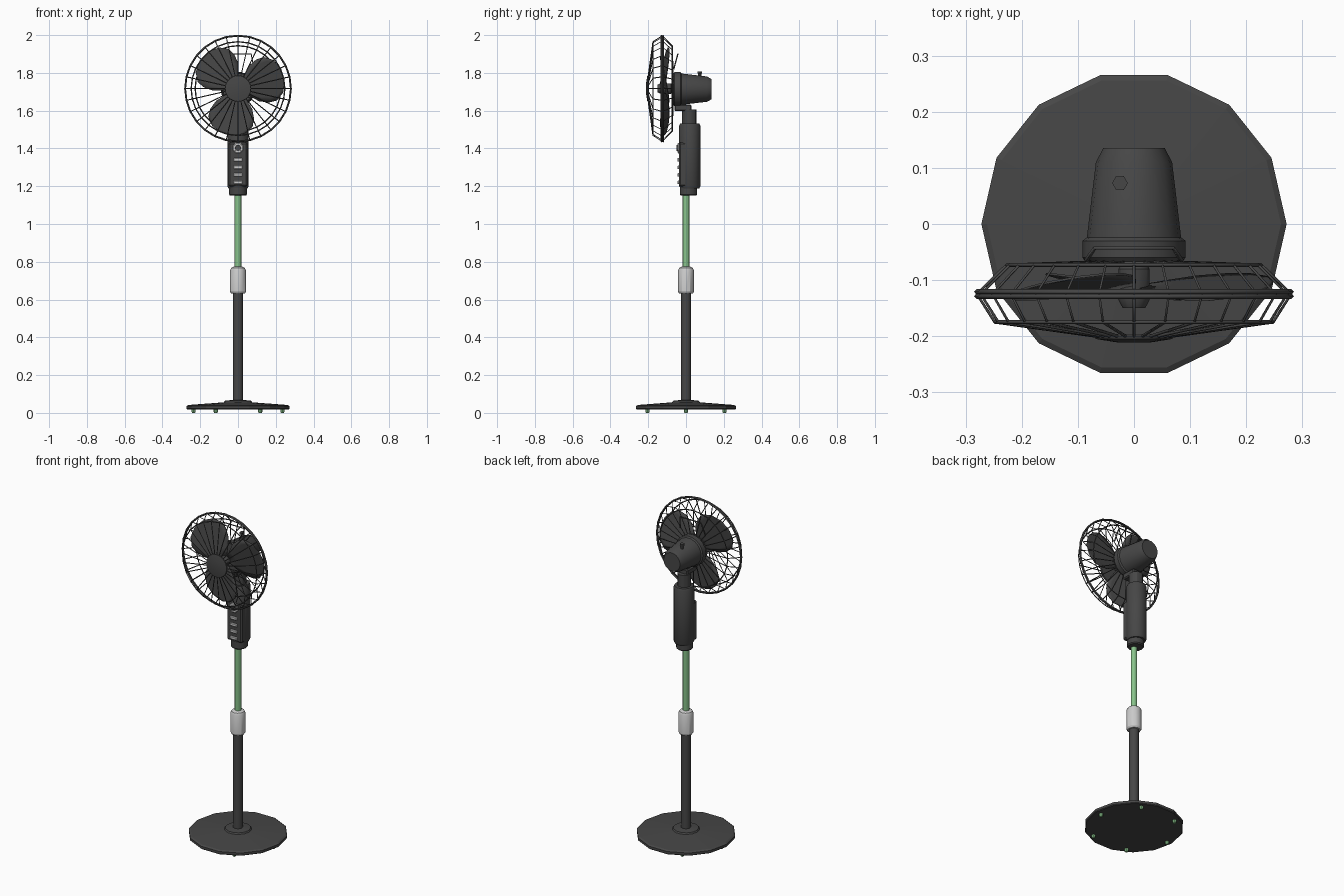
import bpy, bmesh
from math import sin, cos, pi, radians
from mathutils import Matrix, Vector

if "Cube" in bpy.data.objects:
    bpy.data.objects.remove(bpy.data.objects["Cube"], do_unlink=True)


def material(name, rgb):
    m = bpy.data.materials.new(name)
    m.use_nodes = True
    m.diffuse_color = (*rgb, 1)
    bsdf = next(n for n in m.node_tree.nodes if n.type == 'BSDF_PRINCIPLED')
    bsdf.inputs["Base Color"].default_value = (*rgb, 1)
    return m


DARK = material("charcoal plastic", (0.062, 0.062, 0.062))
GREEN = material("green tube", (0.25, 0.55, 0.26))
LIGHT = material("light grey plastic", (0.6, 0.6, 0.6))
AXIS_Z = 1.717
TO_FRONT = Matrix.Rotation(pi / 2, 4, 'X')  # turns local z towards the front


def finish(name, bm, mat, smooth=True):
    bmesh.ops.recalc_face_normals(bm, faces=bm.faces)
    me = bpy.data.meshes.new(name)
    bm.to_mesh(me)
    bm.free()
    me.materials.append(mat)
    ob = bpy.data.objects.new(name, me)
    bpy.context.collection.objects.link(ob)
    if smooth:
        bpy.ops.object.select_all(action='DESELECT')
        ob.select_set(True)
        bpy.context.view_layer.objects.active = ob
        bpy.ops.object.shade_smooth_by_angle(angle=radians(30))
    return ob


def lathe(name, profile, sides, mat, loc=(0, 0, 0), front=False, smooth=True, turn=0):
    """Revolve (radius, height) pairs, capping both ends."""
    bm = bmesh.new()
    rings = []
    for r, h in profile:
        angles = [turn + 2 * pi * i / sides for i in range(sides)]
        rings.append([bm.verts.new((r * cos(a), r * sin(a), h)) for a in angles])
    for low, high in zip(rings, rings[1:]):
        for i in range(sides):
            j = (i + 1) % sides
            bm.faces.new((low[i], low[j], high[j], high[i]))
    bm.faces.new(rings[0][::-1])
    bm.faces.new(rings[-1])
    bm.transform(Matrix.Translation(loc) @ (TO_FRONT if front else Matrix()))
    return finish(name, bm, mat, smooth)


def box(name, size, loc, mat, bevel=0.0):
    bm = bmesh.new()
    bmesh.ops.create_cube(bm, size=1)
    bm.transform(Matrix.Translation(loc) @ Matrix.Diagonal((*size, 1)))
    if bevel:
        bmesh.ops.bevel(bm, geom=bm.edges[:], offset=bevel, segments=1, affect='EDGES')
    return finish(name, bm, mat, False)


def wires(name, paths, radius, mat, closed=False):
    """Four-sided tubes along point paths."""
    cu = bpy.data.curves.new(name + " path", 'CURVE')
    cu.dimensions = '3D'
    cu.bevel_depth = radius
    cu.bevel_resolution = 0
    cu.use_fill_caps = True
    for pts in paths:
        sp = cu.splines.new('POLY')
        sp.points.add(len(pts) - 1)
        for p, co in zip(sp.points, pts):
            p.co = (*co, 1)
        sp.use_cyclic_u = closed
    tmp = bpy.data.objects.new(name + " path", cu)
    bpy.context.collection.objects.link(tmp)
    graph = bpy.context.evaluated_depsgraph_get()
    me = bpy.data.meshes.new_from_object(tmp.evaluated_get(graph))
    bpy.data.objects.remove(tmp, do_unlink=True)
    bpy.data.curves.remove(cu)
    me.materials.clear()
    me.materials.append(mat)
    ob = bpy.data.objects.new(name, me)
    bpy.context.collection.objects.link(ob)
    return ob


def polar(r, a, y):
    return Vector((r * cos(a), y, AXIS_Z + r * sin(a)))


# Base plate and feet
lathe("base_plate", [(0.268, 0.018), (0.272, 0.022), (0.272, 0.036), (0.262, 0.042),
                     (0.075, 0.056), (0.07, 0.064), (0.035, 0.068)], 14, DARK, smooth=False)
for k in range(6):
    a = k * pi / 3
    lathe(f"foot_{k + 1}", [(0.008, 0), (0.011, 0.006), (0.011, 0.02)], 8, GREEN,
          (0.235 * cos(a), 0.235 * sin(a), 0))

# Telescopic stand
lathe("lower_pole", [(0.027, 0.05), (0.027, 0.645)], 14, DARK)
lathe("height_collar", [(0.036, 0.632), (0.042, 0.642), (0.042, 0.755), (0.036, 0.768),
                        (0.024, 0.774)], 12, LIGHT)
lathe("upper_pole", [(0.018, 0.76), (0.018, 1.16)], 12, GREEN)

# Control column
lathe("column_socket", [(0.042, 1.15), (0.047, 1.156), (0.047, 1.21)], 14, DARK, (0, 0.013, 0))
lathe("control_column", [(0.05, 1.187), (0.057, 1.2), (0.057, 1.52), (0.052, 1.532)],
      16, DARK, (0, 0.02, 0), turn=pi / 16)
lathe("column_neck", [(0.038, 1.52), (0.038, 1.605)], 12, DARK, (0, 0.017, 0))
box("control_panel", (0.1, 0.05, 0.235), (0, -0.013, 1.315), DARK, 0.008)
for k in range(4):
    box(f"speed_button_{k + 1}", (0.046, 0.012, 0.018), (0, -0.04, 1.22 + 0.04 * k), LIGHT, 0.003)
lathe("timer_dial", [(0.03, 0), (0.03, 0.005), (0.026, 0.008)], 8, LIGHT,
      (0, -0.036, 1.402), True, False, pi / 8)
lathe("timer_knob", [(0.018, 0), (0.016, 0.014)], 8, DARK, (0, -0.036, 1.402), True, False)

# Motor housing, tilt bracket and swing knob
box("tilt_bracket", (0.06, 0.09, 0.035), (0, -0.016, 1.615), DARK, 0.006)
lathe("motor_housing", [(0.055, -0.135), (0.068, -0.11), (0.084, 0.024), (0.092, 0.03),
                        (0.092, 0.06), (0.086, 0.067)], 18, DARK, (0, 0, AXIS_Z - 0.003), True)
lathe("swing_knob", [(0.01, 1.77), (0.01, 1.795), (0.014, 1.797), (0.014, 1.808)],
      6, DARK, (-0.025, 0.073, 0), smooth=False)

# Blades: twisted paddles around a shaft hub
lathe("blade_hub", [(0.012, 0.06), (0.028, 0.08), (0.028, 0.135), (0.02, 0.15)],
      12, DARK, (0, 0, AXIS_Z), True)
stations = [(0.02, 50), (0.07, 50), (0.13, 48), (0.18, 41), (0.215, 34), (0.24, 22), (0.25, 9)]
STEPS = 8
for k in range(3):
    mid = radians(17 + 120 * k)
    bm = bmesh.new()
    rows = []
    for r, spread in stations:
        row = []
        for i in range(STEPS + 1):
            t = radians(spread) * (2 * i / STEPS - 1)
            row.append(bm.verts.new(polar(r, mid + t, -0.112 - 0.19 * r * sin(t))))
        rows.append(row)
    for a, b in zip(rows, rows[1:]):
        for i in range(STEPS):
            bm.faces.new((a[i], a[i + 1], b[i + 1], b[i]))
    ob = finish(f"fan_blade_{k + 1}", bm, DARK)
    solid = ob.modifiers.new("thickness", 'SOLIDIFY')
    solid.thickness = 0.004
    solid.offset = 0

# Wire guard: rings, spokes and front cap
SPOKES = 28


def ring(r, y):
    return [polar(r, 2 * pi * i / SPOKES, y) for i in range(SPOKES)]


wires("guard_rim", [ring(0.28, -0.121), ring(0.28, -0.129)], 0.005, DARK, True)
wires("guard_rings", [ring(0.248, -0.175), ring(0.227, -0.073), ring(0.085, -0.07)],
      0.0035, DARK, True)
spokes = []
for i in range(SPOKES):
    a = 2 * pi * i / SPOKES
    spokes.append([polar(0.06, a, -0.201), polar(0.248, a, -0.175), polar(0.28, a, -0.125),
                   polar(0.227, a, -0.073), polar(0.08, a, -0.068)])
wires("guard_spokes", spokes, 0.0028, DARK)
lathe("guard_cap", [(0.066, 0.196), (0.07, 0.2), (0.068, 0.205), (0.03, 0.211)],
      20, DARK, (0, 0, AXIS_Z), True)

# Carry handle behind the guard
wires("carry_handle", [[(-0.085, -0.065, 1.82), (-0.07, -0.043, 1.9),
                        (0.07, -0.043, 1.9), (0.085, -0.065, 1.82)]], 0.004, DARK)
